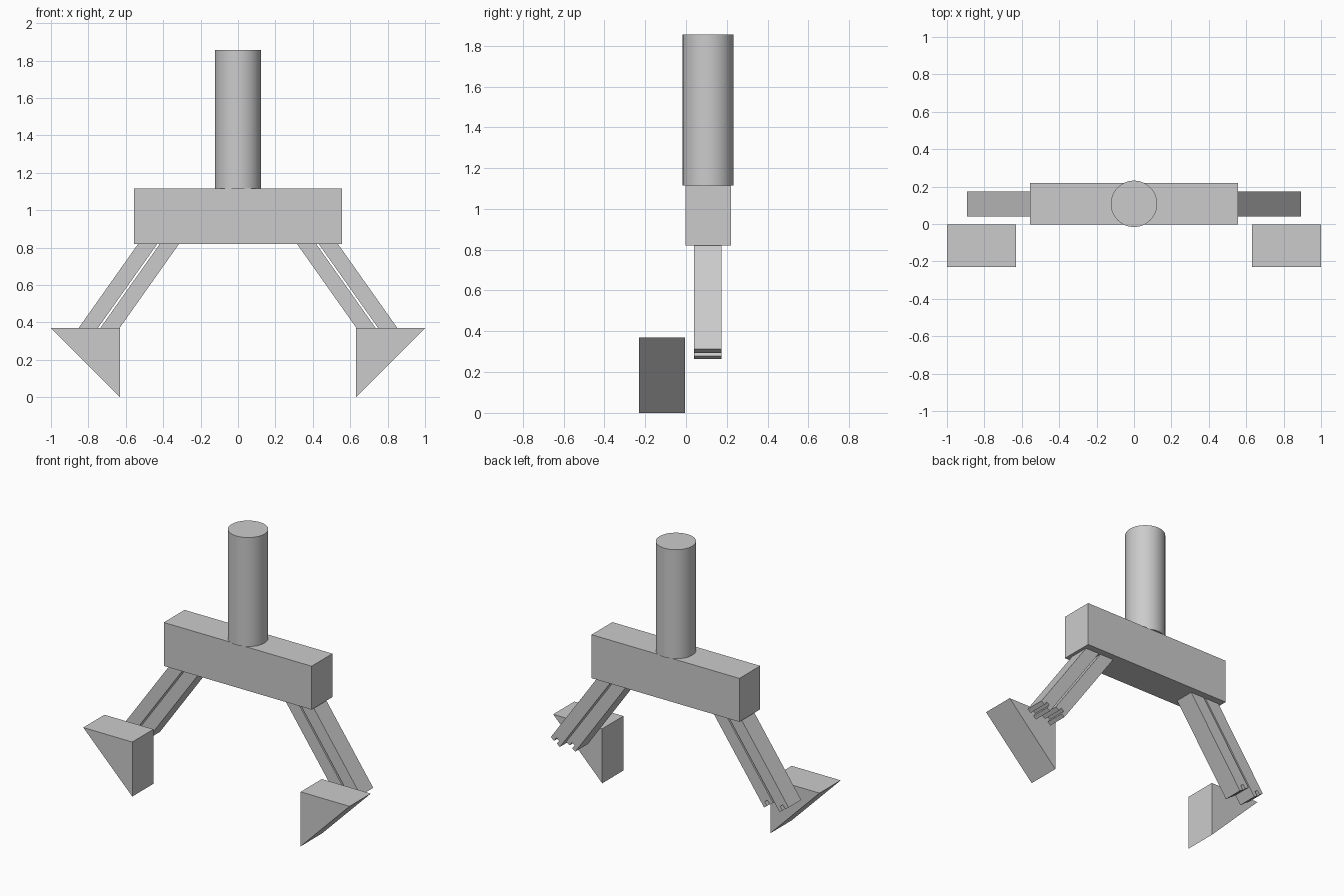
import bpy, bmesh
from mathutils import Vector

cube = bpy.data.objects.get("Cube")
if cube:
    bpy.data.objects.remove(cube, do_unlink=True)

grey = bpy.data.materials.new("plain grey")
grey.use_nodes = True
grey.diffuse_color = (0.6, 0.6, 0.6, 1)
grey.node_tree.nodes["Principled BSDF"].inputs["Base Color"].default_value = grey.diffuse_color


def prism(name, profile, y0, y1):
    """Extrude an (x, z) outline from y0 to y1."""
    bm = bmesh.new()
    face = bm.faces.new([bm.verts.new((x, y0, z)) for x, z in profile])
    ext = bmesh.ops.extrude_face_region(bm, geom=[face])
    moved = [v for v in ext["geom"] if isinstance(v, bmesh.types.BMVert)]
    bmesh.ops.translate(bm, verts=moved, vec=(0, y1 - y0, 0))
    bmesh.ops.recalc_face_normals(bm, faces=bm.faces)
    mesh = bpy.data.meshes.new(name)
    bm.to_mesh(mesh)
    bm.free()
    mesh.materials.append(grey)
    obj = bpy.data.objects.new(name, mesh)
    bpy.context.collection.objects.link(obj)
    return obj


# Crossbar
W, BOTTOM, TOP = 0.555, 0.82, 1.115
prism("crossbar", [(-W, BOTTOM), (W, BOTTOM), (W, TOP), (-W, TOP)], -0.003, 0.22)

# Round post on top
bpy.ops.mesh.primitive_cylinder_add(vertices=48, radius=0.124, depth=0.74,
                                    location=(0, 0.108, TOP + 0.37))
post = bpy.context.object
post.name = "post"
post.data.materials.append(grey)
bpy.ops.object.shade_smooth_by_angle()

# Slanted arm bars: outline across and up the bar, with a slot in the lower end
up = Vector((-0.577, 0.816))
across = Vector((-0.816, -0.577))
WIDTH, LENGTH, SLOT = 0.084, 0.72, 0.03
bar = [(0, 0), (0.031, 0), (0.031, SLOT), (0.056, SLOT), (0.056, 0),
       (WIDTH, 0), (WIDTH, LENGTH), (0, LENGTH)]
claw = [(0.632, 0.37), (1.0, 0.37), (0.632, 0.0)]

for side, s in (("left", 1), ("right", -1)):
    for label, x in (("outer", 0.893), ("inner", 0.777)):
        corner = Vector((x, 0.312))
        pts = [corner + across * u + up * v for u, v in bar]
        prism(f"{side}_{label}_arm", [(s * p.x, p.y) for p in pts], 0.04, 0.175)
    # Triangular claw
    prism(f"{side}_claw", [(s * x, z) for x, z in claw], -0.231, -0.004)
